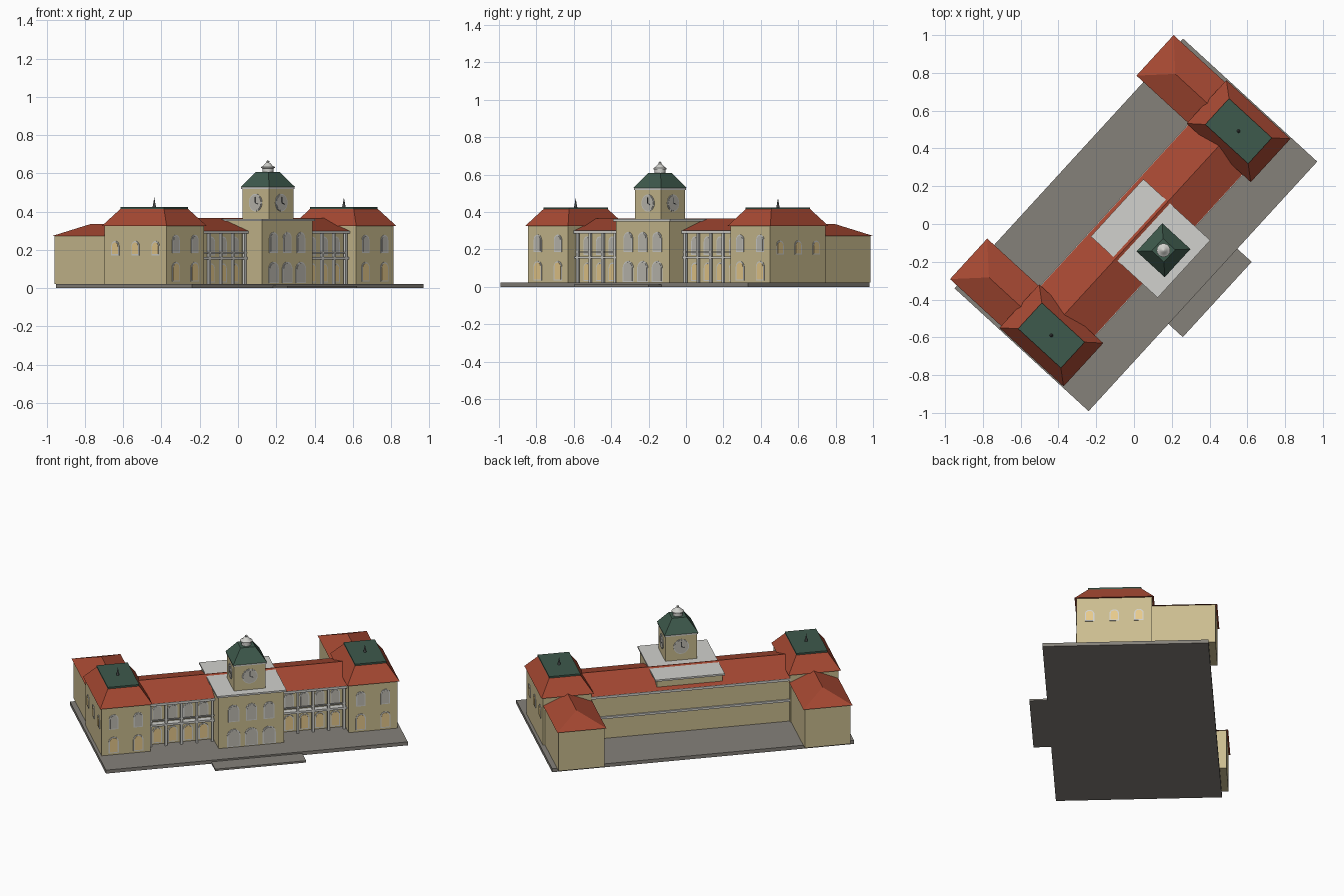
import bpy, bmesh, math
from mathutils import Matrix, Vector

cube = bpy.data.objects.get("Cube")
if cube:
    bpy.data.objects.remove(cube, do_unlink=True)


def material(name, r, g, b):
    m = bpy.data.materials.new(name)
    m.use_nodes = True
    m.diffuse_color = (r, g, b, 1)
    m.node_tree.nodes["Principled BSDF"].inputs["Base Color"].default_value = (r, g, b, 1)
    return m


WALL = material("sandstone", 0.60, 0.51, 0.28)
RED = material("red_tile", 0.38, 0.065, 0.032)
GREEN = material("green_copper", 0.048, 0.10, 0.072)
PAVING = material("grey_paving", 0.235, 0.22, 0.195)
TRIM = material("pale_stone", 0.64, 0.64, 0.61)
GLASS = material("pale_glass", 0.52, 0.50, 0.45)
WARM = material("warm_glass", 0.80, 0.59, 0.26)
DARK = material("dark_metal", 0.06, 0.065, 0.065)

# The whole building stands turned on its site
SITE = Matrix.Rotation(math.radians(47.5), 4, "Z") @ Matrix.Translation((0.003, 0, 0))


def finish(bm, name, mat, local=Matrix()):
    bmesh.ops.recalc_face_normals(bm, faces=bm.faces)
    mesh = bpy.data.meshes.new(name)
    bm.to_mesh(mesh)
    bm.free()
    mesh.materials.append(mat)
    ob = bpy.data.objects.new(name, mesh)
    bpy.context.collection.objects.link(ob)
    ob.matrix_world = SITE @ local
    return ob


def block(name, x, y, z, mat, inset=(0, 0, 0, 0)):
    """Box over three ranges; inset pulls in the top at x-, x+, y-, y+."""
    bm = bmesh.new()
    bmesh.ops.create_cube(bm, size=1)
    for v in bm.verts:
        i, j, k = (int(c > 0) for c in v.co)
        v.co = (x[i], y[j], z[k])
        if k:
            v.co.x += -inset[1] if i else inset[0]
            v.co.y += -inset[3] if j else inset[2]
    bmesh.ops.remove_doubles(bm, verts=bm.verts, dist=0.0005)
    return finish(bm, name, mat)


def mirrored(side, a, b):
    return tuple(sorted((side * a, side * b)))


def plate(name, outline, depth, mat, local):
    """Flat outline in x, z, pushed out towards -y."""
    bm = bmesh.new()
    face = bm.faces.new([bm.verts.new((x, 0.004, z)) for x, z in outline])
    new = bmesh.ops.extrude_face_region(bm, geom=[face])["geom"]
    for v in new:
        if isinstance(v, bmesh.types.BMVert):
            v.co.y = -depth
    return finish(bm, name, mat, local)


def arch(w, h, low=0.0):
    r = w / 2
    pts = [(-r, low), (r, low)]
    return pts + [(r * math.cos(math.pi * i / 8), h - r + r * math.sin(math.pi * i / 8))
                  for i in range(9)]


def facing(x, y, z, turn=0):
    return Matrix.Translation((x, y, z)) @ Matrix.Rotation(math.radians(turn), 4, "Z")


def window(name, place, w, h, glass):
    plate(name + "_frame", arch(w, h), 0.003, TRIM, place)
    plate(name + "_pane", arch(w - 0.014, h - 0.007, 0.006), 0.005, glass, place)


def lathe(name, profile, mat, place, smooth=True):
    bm = bmesh.new()
    vs = [bm.verts.new((r, 0, z)) for r, z in profile]
    es = [bm.edges.new(p) for p in zip(vs, vs[1:])]
    bmesh.ops.spin(bm, geom=vs + es, cent=(0, 0, 0), axis=(0, 0, 1),
                   angle=math.tau, steps=16)
    bmesh.ops.remove_doubles(bm, verts=bm.verts, dist=0.0003)
    ob = finish(bm, name, mat, place)
    if smooth:
        bpy.ops.object.select_all(action="DESELECT")
        ob.select_set(True)
        bpy.context.view_layer.objects.active = ob
        bpy.ops.object.shade_smooth_by_angle(angle=math.radians(35))
    return ob


# Paved site and entrance step
FLOOR = 0.022
block("plinth", (-0.896, 0.896), (-0.492, 0.471), (0, FLOOR), PAVING)
block("entrance_step", (-0.27, 0.27), (-0.595, -0.48), (0, 0.012), PAVING)

# Long range behind the galleries
block("main_range_wall", (-0.6, 0.6), (-0.205, 0.13), (FLOOR, 0.29), WALL)
block("gallery_floor", (-0.59, 0.59), (-0.243, 0.139), (0.150, 0.163), TRIM)
block("main_cornice", (-0.59, 0.59), (-0.25, 0.146), (0.285, 0.300), TRIM)
block("main_roof", (-0.68, 0.68), (-0.246, 0.142), (0.300, 0.366), RED,
      (0, 0, 0.194, 0.194))

# Central block
block("central_block", (-0.195, 0.195), (-0.345, 0.113), (FLOOR, 0.352), WALL)
block("central_roof_slab", (-0.206, 0.206), (-0.356, 0.124), (0.350, 0.361), TRIM)
for i in (-1, 0, 1):
    window("central_door", facing(i * 0.105, -0.345, 0.026), 0.078, 0.112, GLASS)
    window("central_window", facing(i * 0.105, -0.345, 0.185), 0.066, 0.108, GLASS)

# Clock tower
TY = -0.209
block("tower", (-0.094, 0.094), (TY - 0.094, TY + 0.094), (0.35, 0.52), WALL)
block("tower_cornice", (-0.099, 0.099), (TY - 0.099, TY + 0.099), (0.518, 0.530), TRIM)
block("tower_roof", (-0.101, 0.101), (TY - 0.101, TY + 0.101), (0.528, 0.608), GREEN,
      (0.057,) * 4)
disc = [(math.cos(math.tau * i / 24), math.sin(math.tau * i / 24)) for i in range(24)]
for q in range(4):
    a = math.radians(q * 90)
    spot = facing(0.094 * math.sin(a), TY - 0.094 * math.cos(a), 0.447, q * 90)
    plate("clock_rim", [(0.046 * x, 0.046 * z) for x, z in disc], 0.003, TRIM, spot)
    plate("clock_face", [(0.041 * x, 0.041 * z) for x, z in disc], 0.005, GLASS, spot)
    for turn, size in ((0, 0.030), (110, 0.020)):
        hand = [(-0.002, 0), (0.002, 0), (0.002, size), (-0.002, size)]
        plate("clock_hand", hand, 0.007, DARK,
              spot @ Matrix.Rotation(math.radians(turn), 4, "Y"))
lathe("lantern", [(0, 0.60), (0.029, 0.60), (0.029, 0.626), (0.036, 0.628), (0.036, 0.634),
                  (0.024, 0.640), (0.015, 0.652), (0.007, 0.657), (0.008, 0.663), (0, 0.670)],
      TRIM, facing(0, TY, 0))

for s, side in ((-1, "right"), (1, "left")):
    # Gallery with two storeys of pillars, rails and arched windows
    for i in range(5):
        x = s * (0.208 + i * 0.0915)
        for low, high in ((FLOOR, 0.150), (0.163, 0.286)):
            block(side + "_gallery_pillar", (x - 0.007, x + 0.007), (-0.241, -0.227),
                  (low, high), TRIM)
        if i < 4:
            mid = x + s * 0.04575
            window(side + "_gallery_lower_window", facing(mid, -0.205, 0.030), 0.058, 0.100, WARM)
            window(side + "_gallery_upper_window", facing(mid, -0.205, 0.170), 0.058, 0.100, GLASS)
    block(side + "_gallery_rail", mirrored(s, 0.195, 0.585), (-0.238, -0.230),
          (0.182, 0.188), TRIM)

    # End pavilion with a cut-off hipped roof
    cx, cy = s * 0.7335, -0.076
    block(side + "_pavilion", mirrored(s, 0.589, 0.878), (-0.295, 0.143), (FLOOR, 0.328), WALL)
    block(side + "_pavilion_roof", mirrored(s, 0.578, 0.889), (-0.306, 0.154),
          (0.325, 0.417), RED, (0.064, 0.064, 0.078, 0.078))
    block(side + "_pavilion_cap", (cx - 0.093, cx + 0.093), (cy - 0.154, cy + 0.154),
          (0.414, 0.425), GREEN)
    lathe(side + "_pavilion_spike", [(0, 0.42), (0.010, 0.42), (0.006, 0.440), (0, 0.474)],
          DARK, facing(cx, cy, 0))
    for d in (-0.073, 0.073):
        window(side + "_pavilion_lower_window", facing(cx + d, -0.295, 0.034), 0.060, 0.103, WARM)
        window(side + "_pavilion_upper_window", facing(cx + d, -0.295, 0.185), 0.056, 0.094, GLASS)
    for d in (-0.143, 0, 0.143):
        window(side + "_pavilion_side_window", facing(s * 0.878, cy + d, 0.172, s * 90),
               0.056, 0.075, WARM)

    # Lower rear wing with a hipped end
    block(side + "_rear_wing", mirrored(s, 0.595, 0.866), (0.13, 0.511), (FLOOR, 0.276), WALL)
    block(side + "_rear_wing_roof", mirrored(s, 0.585, 0.876), (0.10, 0.521),
          (0.272, 0.336), RED, (0.1455, 0.1455, 0, 0.1455))
